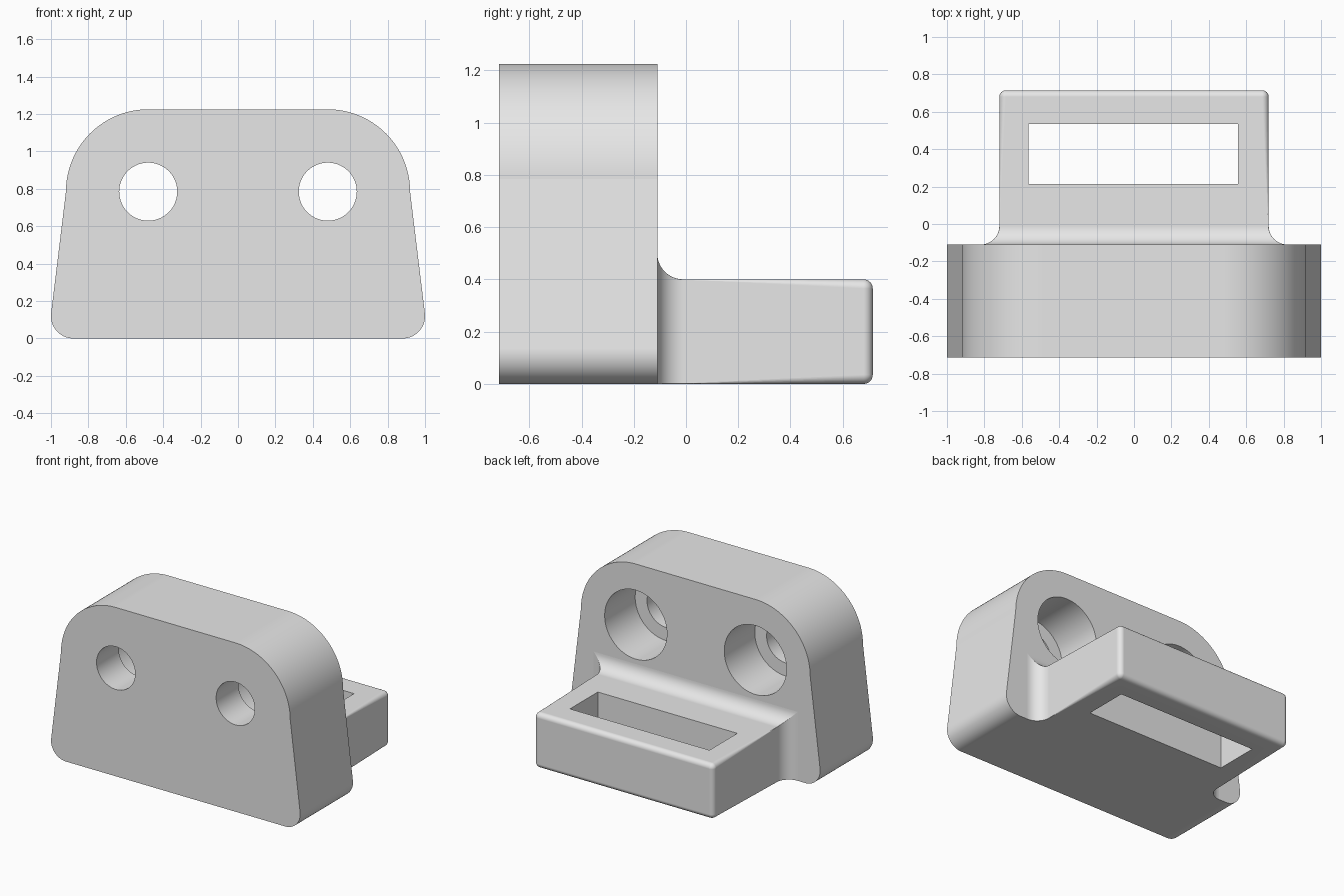
import bpy, bmesh, math
from mathutils import Matrix

cube = bpy.data.objects.get("Cube")
if cube:
    bpy.data.objects.remove(cube)

grey = bpy.data.materials.new("light grey")
grey.use_nodes = True
grey.diffuse_color = (0.8, 0.8, 0.8, 1)
grey.node_tree.nodes["Principled BSDF"].inputs["Base Color"].default_value = (0.8, 0.8, 0.8, 1)

FRONT, JOIN, BACK = -0.715, -0.11, 0.715


def arc(cx, cz, r, start, end, n):
    """Points of an arc, angles in degrees."""
    angles = [math.radians(start + (end - start) * i / n) for i in range(n + 1)]
    return [(cx + r * math.cos(a), cz + r * math.sin(a)) for a in angles]


def make_object(name, bm):
    bmesh.ops.recalc_face_normals(bm, faces=bm.faces)
    mesh = bpy.data.meshes.new(name)
    bm.to_mesh(mesh)
    bm.free()
    mesh.materials.append(grey)
    obj = bpy.data.objects.new(name, mesh)
    bpy.context.collection.objects.link(obj)
    return obj


def loft(name, rings):
    """Skin a list of (y, outline) sections and cap both ends."""
    bm = bmesh.new()
    loops = [[bm.verts.new((x, y, z)) for x, z in outline] for y, outline in rings]
    for a, b in zip(loops, loops[1:]):
        for i in range(len(a)):
            j = (i + 1) % len(a)
            bm.faces.new((a[i], a[j], b[j], b[i]))
    bm.faces.new(loops[0])
    bm.faces.new(loops[-1])
    return make_object(name, bm)


def select_only(obj):
    bpy.ops.object.select_all(action='DESELECT')
    obj.select_set(True)
    bpy.context.view_layer.objects.active = obj


def cut(obj, cutter):
    select_only(obj)
    mod = obj.modifiers.new("cut", 'BOOLEAN')
    mod.operation, mod.solver, mod.object = 'DIFFERENCE', 'EXACT', cutter
    bpy.ops.object.modifier_apply(modifier=mod.name)
    bpy.data.objects.remove(cutter)


def finish(obj, angle):
    select_only(obj)
    bpy.ops.object.shade_smooth_by_angle(angle=math.radians(angle))
    mod = obj.modifiers.new("clean shading", 'WEIGHTED_NORMAL')
    mod.keep_sharp = True


def cylinder(x, z, r, y0, y1):
    outline = arc(x, z, r, 0, 360, 96)[:-1]
    return loft("bore_cutter", [(y0, outline), (y1, outline)])


# Thick upright plate with large top corners, sloping sides and small foot corners
half = arc(0.88, 0.12, 0.12, -90, 7, 26) + arc(0.48, 0.785, 0.44, 0, 90, 30)
outline = half + [(-x, z) for x, z in reversed(half)]
plate = loft("upright_plate", [(FRONT, outline), (JOIN, outline)])

# Counterbored screw holes, wide at the back
for side in (-1, 1):
    cut(plate, cylinder(side * 0.48, 0.785, 0.155, FRONT - 0.1, JOIN + 0.1))
    cut(plate, cylinder(side * 0.48, 0.785, 0.25, JOIN - 0.35, JOIN + 0.1))
finish(plate, 5)


# Rear tab: flared into the plate, edges rounding off gradually to the far end
def section(grow, r, inset=0):
    w, top, low = 0.72 + grow - inset, 0.4 + grow - inset, inset
    corners = [(w - r, low + r, -90), (w - r, top - r, 0),
               (r - w, top - r, 90), (r - w, low + r, 180)]
    return [p for x, z, a in corners for p in arc(x, z, r, a, a + 90, 6)]


FLARE, ROUND, SHARP = 0.1, 0.035, 0.002
rings = []
for i in range(13):
    a = math.radians(90 * i / 12)
    rings.append((JOIN + FLARE * (1 - math.cos(a)), section(FLARE * (1 - math.sin(a)), SHARP)))
for i in range(9):
    a = math.radians(90 * i / 8)
    inset = ROUND * (1 - math.cos(a))
    rings.append((BACK - ROUND + ROUND * math.sin(a),
                  section(0, max(SHARP, ROUND - inset), inset)))
tab = loft("rear_tab", rings)

# Strap slot through the tab
bm = bmesh.new()
bmesh.ops.create_cube(bm, size=1, matrix=Matrix.Translation((-0.003, 0.375, 0.2))
                      @ Matrix.Diagonal((1.12, 0.32, 1, 1)))
cut(tab, make_object("slot_cutter", bm))
finish(tab, 30)
